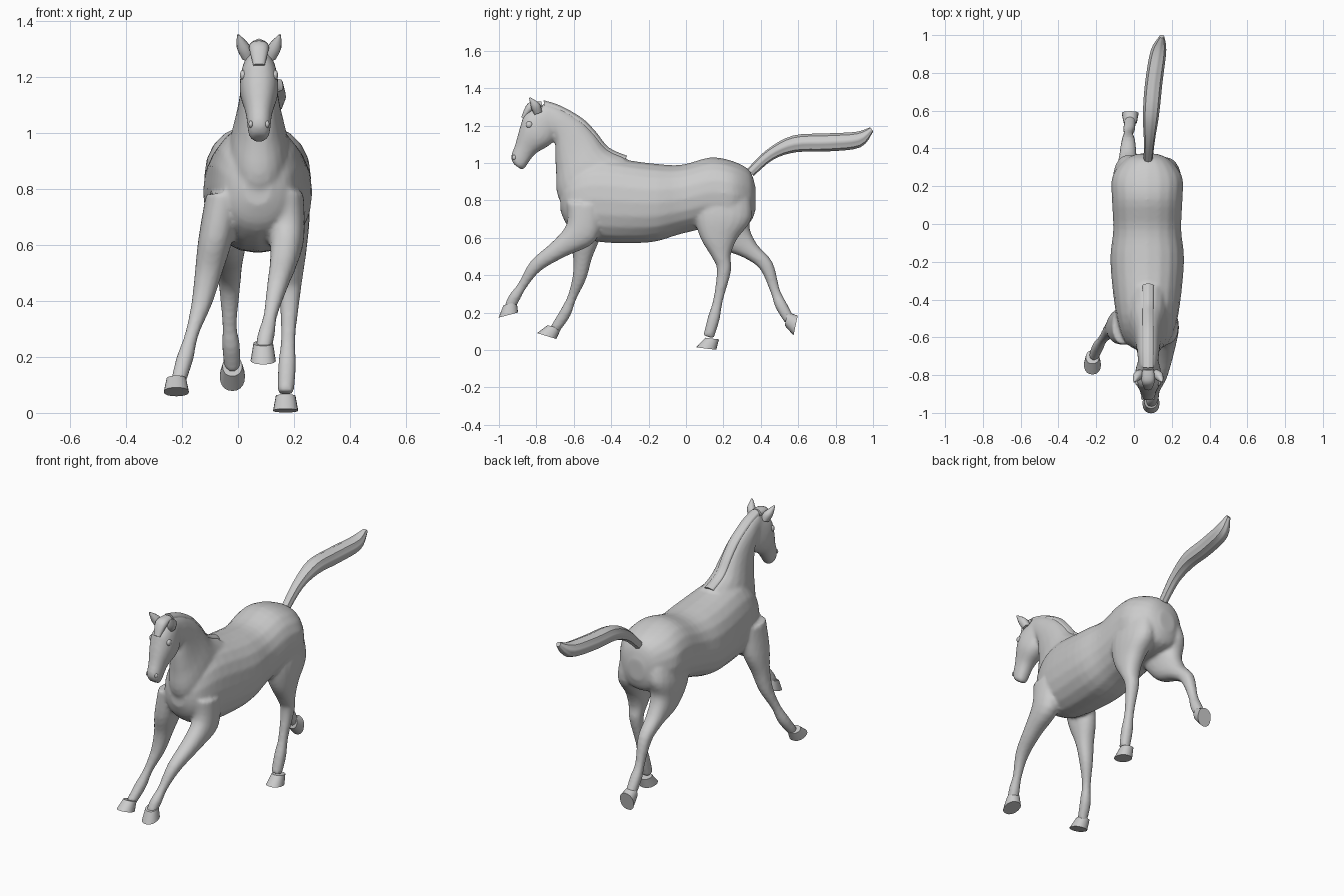
import bpy, bmesh, math
from mathutils import Vector

if "Cube" in bpy.data.objects:
    bpy.data.objects.remove(bpy.data.objects["Cube"])

CX = 0.075    # sideways centre of trunk, neck and head


def spline(rows, steps=4):
    """Catmull-Rom resampling of the section rows."""
    out, n = [], len(rows)
    for i in range(n - 1):
        p = [rows[max(0, min(n - 1, i + k))] for k in (-1, 0, 1, 2)]
        for s in range(steps):
            t = s / steps
            out.append([0.5 * (2 * b + (c - a) * t + (2 * a - 5 * b + 4 * c - d) * t * t
                               + (3 * b - a - 3 * c + d) * t ** 3)
                        for a, b, c, d in zip(*p)])
    return out + [list(rows[-1])]


def loft(bm, rows, sides=20, ridges=0.0):
    """Skin rounded rings; a row is (x, y1, z1, y2, z2, half width)."""
    rings = []
    for x, y1, z1, y2, z2, hw in spline(rows):
        c = Vector((x, (y1 + y2) / 2, (z1 + z2) / 2))
        v = Vector((0, (y1 - y2) / 2, (z1 - z2) / 2))
        ring = []
        for k in range(sides):
            a = 2 * math.pi * k / sides
            ca, sa = [math.copysign(abs(w) ** 0.9, w) for w in (math.cos(a), math.sin(a))]
            r = 1 + ridges * math.cos(8 * a)
            ring.append(bm.verts.new(c + Vector((hw * ca * r, 0, 0)) + v * sa * r))
        rings.append(ring)
    for r0, r1 in zip(rings, rings[1:]):
        for k in range(sides):
            j = (k + 1) % sides
            bm.faces.new((r0[k], r0[j], r1[j], r1[k]))
    bm.faces.new(rings[0])
    bm.faces.new(rings[-1])


def outline(rows, x=CX):
    """Rows from two opposite side-view outline points and a half width."""
    return [(x, *r) for r in rows]


def limb(path, depths, width=lambda d: d):
    """Rows from a centre line, with sections square to it."""
    rows = []
    for i, (x, y, z) in enumerate(path):
        a, b = path[max(0, i - 1)], path[min(len(path) - 1, i + 1)]
        t = Vector((b[1] - a[1], b[2] - a[2])).normalized() * depths[i]
        rows.append((x, y - t.y, z + t.x, y + t.y, z - t.x, width(depths[i])))
    return rows


def finish(bm, name):
    bmesh.ops.recalc_face_normals(bm, faces=bm.faces)
    me = bpy.data.meshes.new(name)
    bm.to_mesh(me)
    bm.free()
    ob = bpy.data.objects.new(name, me)
    bpy.context.collection.objects.link(ob)
    bpy.ops.object.select_all(action='DESELECT')
    ob.select_set(True)
    bpy.context.view_layer.objects.active = ob
    bpy.ops.object.shade_smooth_by_angle(angle=math.radians(40))
    return ob


def part(name, rows, **kw):
    bm = bmesh.new()
    loft(bm, rows, **kw)
    return finish(bm, name)


# Trunk: y, top z, bottom z, half width
trunk = [(0.07, y, t, y, b, w) for y, t, b, w in [
    (-0.67, 0.86, 0.74, 0.05), (-0.62, 0.95, 0.65, 0.12), (-0.48, 1.03, 0.58, 0.165),
    (-0.2, 1.0, 0.575, 0.195), (-0.03, 0.99, 0.62, 0.18), (0.13, 1.03, 0.655, 0.187),
    (0.25, 1.01, 0.655, 0.185), (0.34, 0.96, 0.68, 0.12), (0.372, 0.87, 0.75, 0.05)]]

# Neck: crest point, throat point, half width
neck = outline([
    (-0.32, 1.03, -0.6, 0.68, 0.12), (-0.42, 1.075, -0.685, 0.82, 0.105),
    (-0.49, 1.16, -0.695, 0.95, 0.08), (-0.56, 1.23, -0.7, 1.05, 0.066),
    (-0.67, 1.295, -0.7, 1.12, 0.058), (-0.76, 1.325, -0.74, 1.15, 0.05)])

# Head: brow line point, jaw line point, half width
head = outline([
    (-0.75, 1.315, -0.67, 1.2, 0.045), (-0.855, 1.27, -0.705, 1.12, 0.066),
    (-0.885, 1.2, -0.745, 1.085, 0.068), (-0.913, 1.1, -0.81, 1.045, 0.048),
    (-0.935, 1.035, -0.86, 0.975, 0.039), (-0.923, 0.995, -0.88, 0.965, 0.028)])

# Legs in a gallop: shared thickness, one joint line each
front_thick = [0.1, 0.09, 0.052, 0.037, 0.025, 0.031, 0.027]
hind_thick = [0.14, 0.155, 0.1, 0.05, 0.038, 0.026, 0.032, 0.029]


def leg(path, thick):
    return limb(path, thick, lambda d: min(d, 0.032 + 0.33 * d))


front_right = leg([(-0.05, -0.54, 0.78), (-0.08, -0.545, 0.62), (-0.105, -0.553, 0.5),
                   (-0.13, -0.57, 0.388), (-0.165, -0.61, 0.28), (-0.19, -0.648, 0.193),
                   (-0.213, -0.703, 0.11)], front_thick)
front_left = leg([(0.17, -0.54, 0.78), (0.175, -0.56, 0.63), (0.163, -0.68, 0.54),
                  (0.14, -0.803, 0.45), (0.115, -0.875, 0.345), (0.1, -0.92, 0.276),
                  (0.09, -0.948, 0.22)], front_thick)
hind_left = leg([(0.155, 0.2, 0.87), (0.172, 0.197, 0.72), (0.182, 0.175, 0.6),
                 (0.185, 0.19, 0.5), (0.185, 0.203, 0.425), (0.179, 0.172, 0.27),
                 (0.175, 0.148, 0.168), (0.17, 0.12, 0.07)], hind_thick)
hind_right = leg([(-0.01, 0.2, 0.87), (-0.03, 0.215, 0.73), (-0.035, 0.255, 0.61),
                  (-0.033, 0.345, 0.53), (-0.03, 0.43, 0.45), (-0.03, 0.477, 0.315),
                  (-0.025, 0.507, 0.242), (-0.02, 0.553, 0.16)], hind_thick)

# Body: all flesh parts fused into one skin
bm = bmesh.new()
for rows in (trunk, neck, head, front_right, front_left, hind_left, hind_right):
    loft(bm, rows)
body = finish(bm, "horse_body")
fuse = body.modifiers.new("fuse", 'REMESH')
fuse.mode, fuse.voxel_size, fuse.use_smooth_shade = 'VOXEL', 0.01, True
soften = body.modifiers.new("soften", 'SMOOTH')
soften.factor, soften.iterations = 0.5, 5


# Hooves: sole centre and toe-down tilt
def hoof(name, x, y, z, tilt):
    a = math.radians(tilt)
    toe, up = Vector((-math.cos(a), -math.sin(a))), Vector((-math.sin(a), math.cos(a)))
    sole = Vector((y, z))
    coronet = sole + up * 0.057 - toe * 0.025
    part(name, [(x, *(c + toe * h), *(c - toe * h), w)
                for c, h, w in ((coronet, 0.037, 0.035), (sole, 0.054, 0.045))])


hoof("front_right_hoof", -0.22, -0.745, 0.075, -17)
hoof("front_left_hoof", 0.09, -0.95, 0.187, 15)
hoof("hind_left_hoof", 0.17, 0.108, 0.008, -7)
hoof("hind_right_hoof", -0.02, 0.586, 0.131, 78)

# Tail streaming behind
part("tail", limb(
    [(0.075, 0.345, 0.95), (0.082, 0.45, 1.045), (0.09, 0.58, 1.102), (0.105, 0.75, 1.11),
     (0.13, 0.92, 1.125), (0.147, 0.993, 1.18)],
    [0.024, 0.03, 0.043, 0.046, 0.041, 0.013], lambda d: d * 0.95), sides=32, ridges=0.05)

# Mane: follows the neck crest, lifted slightly clear of it
mane = []
for x, y1, z1, y2, z2, w in neck:
    p, q = Vector((y1, z1)), Vector((y2, z2))
    inward = (q - p).normalized()
    mane.append((x, *(p - inward * 0.009), *(p + inward * 0.07), 0.012 + 0.4 * min(w, 0.055)))
part("mane", mane, sides=32, ridges=0.04)

# Forelock over the brow
part("forelock", limb([(CX, -0.77, 1.31), (CX, -0.83, 1.3), (CX, -0.872, 1.24)],
                      [0.02, 0.025, 0.01], lambda d: 0.01 + d), sides=16)

for side, label in ((-1, "right"), (1, "left")):
    # Pricked ears
    part(label + "_ear", limb(
        [(CX + side * 0.04, -0.79, 1.265), (CX + side * 0.055, -0.805, 1.305),
         (CX + side * 0.074, -0.836, 1.349)], [0.022, 0.025, 0.004]), sides=12)
    # Eyes and nostrils
    for name, x, y, z, r in (("eye", 0.057, -0.838, 1.205, 0.018),
                             ("nostril", 0.029, -0.918, 1.03, 0.013)):
        bm = bmesh.new()
        bmesh.ops.create_uvsphere(bm, u_segments=14, v_segments=8, radius=r)
        bmesh.ops.scale(bm, vec=(0.65, 1, 1), verts=bm.verts)
        bmesh.ops.translate(bm, vec=(CX + side * x, y, z), verts=bm.verts)
        finish(bm, label + "_" + name)
